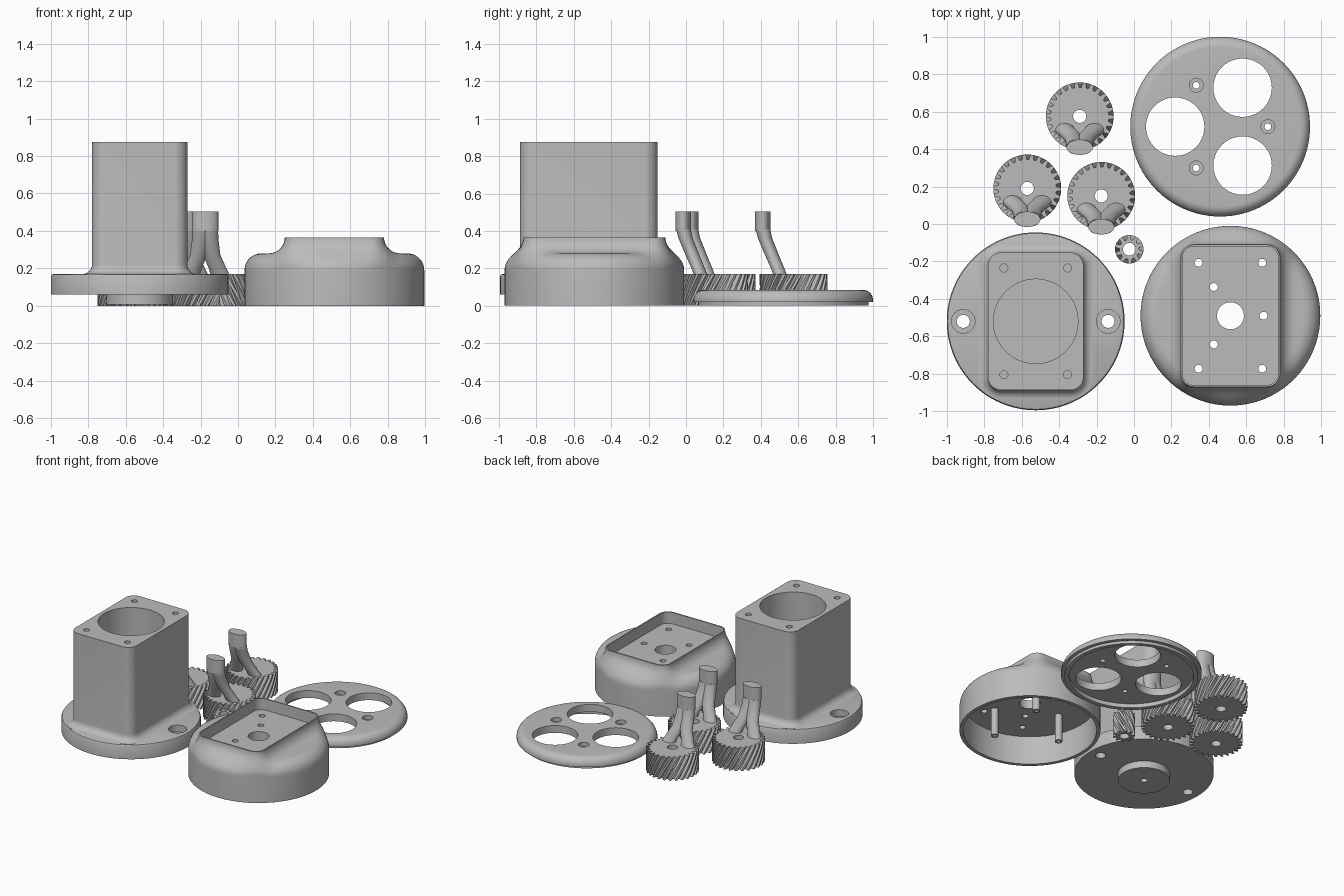
import bpy, bmesh
from math import sin, cos, pi, sqrt, hypot, radians

cube = bpy.data.objects.get("Cube")
if cube:
    bpy.data.objects.remove(cube, do_unlink=True)

grey = bpy.data.materials.new("plain_grey")
grey.use_nodes = True
grey.diffuse_color = (0.5, 0.5, 0.5, 1)
grey.node_tree.nodes["Principled BSDF"].inputs["Base Color"].default_value = (0.5, 0.5, 0.5, 1)


# Cross-sections, all counter-clockwise
def ellipse(rx, ry, z, cx=0, cy=0, n=72):
    return [(cx + rx * cos(2 * pi * i / n), cy + ry * sin(2 * pi * i / n), z) for i in range(n)]


def circle(r, z, n=72):
    return ellipse(r, r, z, n=n)


def rounded_rect(hx, hy, rc, z, seg=8):
    pts = []
    for k, (sx, sy) in enumerate([(1, 1), (-1, 1), (-1, -1), (1, -1)]):
        for i in range(seg + 1):
            a = (k + i / seg) * pi / 2
            pts.append((sx * (hx - rc) + rc * cos(a), sy * (hy - rc) + rc * sin(a), z))
    return pts


def loft(name, rings, at=(0, 0)):
    bm = bmesh.new()
    loops = [[bm.verts.new((x + at[0], y + at[1], z)) for x, y, z in ring] for ring in rings]
    n = len(loops[0])
    for a, b in zip(loops, loops[1:]):
        for i in range(n):
            j = (i + 1) % n
            bm.faces.new((a[i], a[j], b[j], b[i]))
    bm.faces.new(loops[0][::-1])
    bm.faces.new(loops[-1])
    bmesh.ops.recalc_face_normals(bm, faces=bm.faces)
    mesh = bpy.data.meshes.new(name)
    bm.to_mesh(mesh)
    bm.free()
    mesh.materials.append(grey)
    obj = bpy.data.objects.new(name, mesh)
    bpy.context.collection.objects.link(obj)
    return obj


def cylinder(name, r, z0, z1, at, n=40):
    return loft(name, [circle(r, z0, n), circle(r, z1, n)], at)


def activate(obj):
    bpy.ops.object.select_all(action='DESELECT')
    obj.select_set(True)
    bpy.context.view_layer.objects.active = obj


def cut(obj, cutters):
    activate(obj)
    for c in cutters:
        c.hide_render = True
        mod = obj.modifiers.new("cut", 'BOOLEAN')
        mod.operation = 'DIFFERENCE'
        mod.solver = 'EXACT'
        mod.object = c
        bpy.ops.object.modifier_apply(modifier=mod.name)
        bpy.data.objects.remove(c, do_unlink=True)


def hole(r, z0, z1, at):
    return cylinder("cutter", r, z0, z1, at)


def spread(centre, r, angles):
    return [(centre[0] + r * cos(radians(a)), centre[1] + r * sin(radians(a))) for a in angles]


def corners(centre, dx, dy):
    return [(centre[0] + sx * dx, centre[1] + sy * dy) for sx in (-1, 1) for sy in (-1, 1)]


# Motor mount: flange, tower with flared foot, boss underneath
M = (-0.525, -0.52)
flange = loft("mount_flange", [circle(r, z, 96) for r, z in
              [(0.475, 0.06), (0.475, 0.155), (0.47, 0.166), (0.46, 0.17)]], M)
for p in spread(M, 0.387, (0, 180)):
    cut(flange, [hole(0.035, 0, 0.3, p), hole(0.063, 0.12, 0.3, p)])

rings = [rounded_rect(0.305, 0.4175, 0.12, 0.165)]
for i in range(9):
    a = i / 8 * pi / 2
    e = 0.05 * (1 - sin(a))
    rings.append(rounded_rect(0.255 + e, 0.3675 + e, 0.07 + e, 0.17 + 0.05 * (1 - cos(a))))
rings.append(rounded_rect(0.255, 0.3675, 0.07, 0.875))
tower = loft("mount_tower", rings, M)
cut(tower, [hole(0.226, 0.2, 1, M)] + [hole(0.021, 0.7, 1, p) for p in corners(M, 0.17, 0.285)])

boss = cylinder("mount_boss", 0.177, 0.008, 0.07, M, 64)
cut(boss, [hole(0.023, -0.1, 0.055, M)])

# Gear housing: round shell blending into a rectangular rim
H = (0.515, -0.49)
HX, HY, RC, TOP, BLEND = 0.265, 0.38, 0.07, 0.365, 0.085


def rim_distance(x, y):
    qx, qy = abs(x) - HX + RC, abs(y) - HY + RC
    return hypot(max(qx, 0), max(qy, 0)) + min(max(qx, qy), 0) - RC


def rim_radius(a):
    lo, hi = 0, 0.6
    for _ in range(30):
        mid = (lo + hi) / 2
        if rim_distance(mid * cos(a), mid * sin(a)) < 0:
            lo = mid
        else:
            hi = mid
    return lo


def shell_height(x, y):
    r = hypot(x, y)
    dome = 0.19 + sqrt(max(0.09 ** 2 - max(r - 0.39, 0) ** 2, 0))
    t = min(max(1 - rim_distance(x, y) / BLEND, 0), 1)
    return dome + (TOP - dome) * (1 - sqrt(1 - t * t))


N, STEPS = 120, 20
angles = [2 * pi * i / N for i in range(N)]
radii = [rim_radius(a) for a in angles]
rings = [circle(0.48, 0, N)]
for k in range(STEPS + 1):
    s = 0.5 - 0.5 * cos(pi * k / STEPS)
    ring = []
    for a, inner in zip(angles, radii):
        r = 0.48 + (inner - 0.48) * s
        x, y = r * cos(a), r * sin(a)
        ring.append((x, y, TOP if k == STEPS else shell_height(x, y)))
    rings.append(ring)
housing = loft("gear_housing", rings, H)
pocket = loft("cutter", [rounded_rect(0.256, 0.37, 0.062, z) for z in (0.28, 0.5)], H)
cut(housing, [pocket, hole(0.455, -0.1, 0.215, H), hole(0.072, 0.1, 0.5, H)]
    + [hole(0.021, 0.1, 0.5, p) for p in corners(H, 0.17, 0.283) + spread(H, 0.177, (0, 120, 240))])

# Planet pins inside the housing
for p in spread(H, 0.255, (60, 180, 300)):
    pin = cylinder("planet_pin", 0.026, 0.01, 0.225, p, 24)
    cut(pin, [hole(0.012, -0.1, 0.1, p)])

# Cover plate with locating lip
C = (0.46, 0.52)
profile = [(0.455, 0), (0.455, 0.02), (0.48, 0.02), (0.48, 0.03)]
for i in range(1, 9):
    a = i / 8 * pi / 2
    profile.append((0.425 + 0.055 * cos(a), 0.03 + 0.055 * sin(a)))
cover = loft("cover_plate", [circle(r, z, 96) for r, z in profile], C)
cut(cover, [hole(0.425, -0.1, 0.03, C)] + [hole(0.156, -0.1, 0.2, p) for p in spread(C, 0.24, (60, 180, 300))])
for p in spread(C, 0.255, (0, 120, 240)):
    cut(cover, [hole(0.018, -0.1, 0.2, p), hole(0.037, 0.055, 0.2, p)])


# Helical gears
def gear(name, at, teeth, root, tip, twist, bore, height=0.17, layers=8):
    rings = []
    for k in range(layers + 1):
        ring = []
        for i in range(teeth):
            for f, r in ((0, root), (0.3, root), (0.45, tip), (0.8, tip)):
                a = 2 * pi * (i + f) / teeth + twist * k / layers
                ring.append((r * cos(a), r * sin(a), height * k / layers))
        rings.append(ring)
    obj = loft(name, rings, at)
    cut(obj, [hole(bore, -0.1, 0.5, at)])


gear("sun_pinion", (-0.025, -0.135), 10, 0.052, 0.076, -1.3, 0.034)

# Planet gears, each with a two-legged crank and an oval knob
for at in [(-0.29, 0.575), (-0.57, 0.19), (-0.175, 0.15)]:
    gear("planet_gear", at, 26, 0.155, 0.181, 0.55, 0.035)
    for side in (-1, 1):
        loft("crank_leg", [ellipse(rx, ry, z, side * x, y, 28) for rx, ry, z, x, y in [
            (0.052, 0.036, 0.16, 0.082, -0.07), (0.047, 0.036, 0.2, 0.066, -0.085),
            (0.046, 0.037, 0.27, 0.035, -0.115), (0.048, 0.038, 0.36, 0.022, -0.152),
            (0.049, 0.039, 0.41, 0.02, -0.164)]], at)
    loft("crank_knob", [ellipse(0.07, 0.041, z, 0, -0.165, 40) for z in (0.4, 0.505)], at)

# Smooth the curved walls, keep edges crisp
for obj in [o for o in bpy.context.scene.objects if o.type == 'MESH']:
    activate(obj)
    bpy.ops.object.shade_smooth_by_angle(angle=radians(30))
